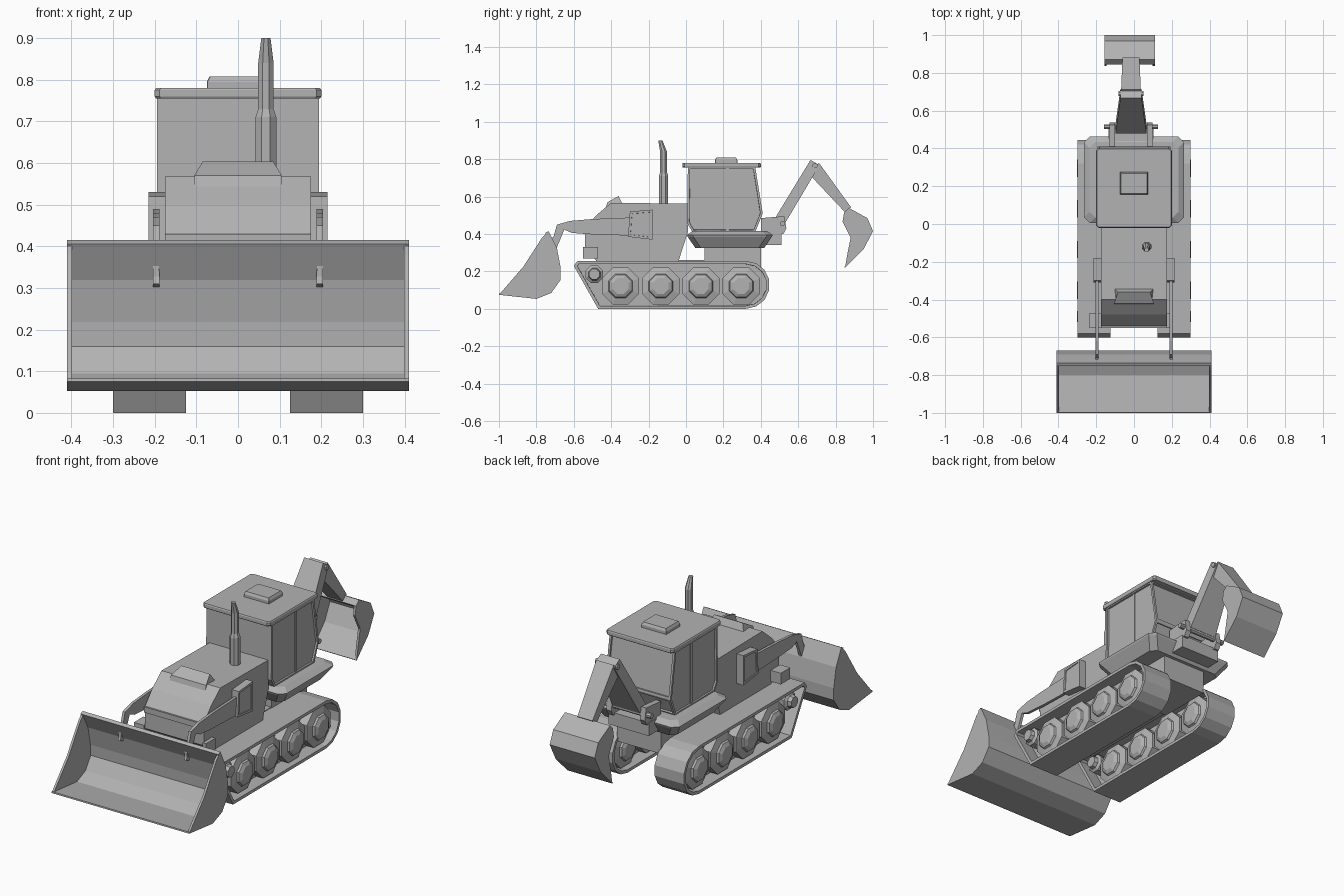
import bpy, bmesh
from math import sin, cos, pi
from mathutils import Vector

cube = bpy.data.objects.get("Cube")
if cube:
    bpy.data.objects.remove(cube, do_unlink=True)

grey = bpy.data.materials.new("plain_grey")
grey.use_nodes = True
tone = (.45, .45, .45, 1)
grey.diffuse_color = tone
grey.node_tree.nodes["Principled BSDF"].inputs["Base Color"].default_value = tone

SIDES = (("left", 1), ("right", -1))


def facing_sideways(normal):
    return abs(normal.x) > .9


def facing_sideways_or_back(normal):
    return facing_sideways(normal) or normal.y > .9


def loft(name, rings, rim=0, depth=0, sunken=facing_sideways):
    """Skin matching rings and cap both ends, then sink the chosen faces inside a rim."""
    bm = bmesh.new()
    loops = [[bm.verts.new(point) for point in ring] for ring in rings]
    for lower, upper in zip(loops, loops[1:]):
        for i in range(len(lower)):
            bm.faces.new((lower[i - 1], lower[i], upper[i], upper[i - 1]))
    bm.faces.new(loops[0])
    bm.faces.new(loops[-1])
    bmesh.ops.recalc_face_normals(bm, faces=bm.faces)
    if depth:
        bm.normal_update()
        panels = [face for face in bm.faces if sunken(face.normal)]
        bmesh.ops.inset_individual(bm, faces=panels, thickness=rim, use_even_offset=True)
        bmesh.ops.inset_individual(bm, faces=panels, thickness=.001, depth=-depth)
    mesh = bpy.data.meshes.new(name)
    bm.to_mesh(mesh)
    bm.free()
    mesh.materials.append(grey)
    bpy.context.collection.objects.link(bpy.data.objects.new(name, mesh))


def prism(name, profile, start, end, **panel):
    """Extrude a side profile of (y, z) points across x."""
    loft(name, [[(x, y, z) for y, z in profile] for x in (start, end)], **panel)


def block(name, half, front, back, bottom, top, middle=0):
    profile = [(front, bottom), (back, bottom), (back, top), (front, top)]
    prism(name, profile, middle - half, middle + half)


def ribbon(path, start, end):
    """Thicken a side path to its left, tapering from start to end."""
    points = [Vector(point) for point in path]
    last = len(points) - 1
    inner = []
    for i, point in enumerate(points):
        along = (points[min(i + 1, last)] - points[max(i - 1, 0)]).normalized()
        inner.append(point + Vector((-along.y, along.x)) * (start + (end - start) * i / last))
    return points + inner[::-1]


def beam(name, middle, start, end, widths, depths):
    """Tapered rectangular bar between two side-view points, by half widths and half depths."""
    a, b = Vector(start), Vector(end)
    along = (b - a).normalized()
    across = Vector((along.y, -along.x))
    rings = []
    for point, wide, deep in zip((a, b), widths, depths):
        low, high = point + across * deep, point - across * deep
        rings.append([(middle - wide, *low), (middle + wide, *low),
                      (middle + wide, *high), (middle - wide, *high)])
    loft(name, rings)


def octagon(radius):
    return [(radius * cos(pi * (i + .5) / 4), radius * sin(pi * (i + .5) / 4)) for i in range(8)]


def wheel(name, x, y, z, steps):
    """Two-sided wheel on the x axis from (radius, half width) steps."""
    rings = [(radius, -half) for radius, half in reversed(steps)] + steps
    loft(name, [[(x + half, y + u, z + v) for u, v in octagon(radius)] for radius, half in rings])


def slab(name, half, front, back, levels, corner):
    """Stack clipped rectangles from (height, inset) levels."""
    rings = []
    for z, inset in levels:
        w, f, b = half - inset, front + inset, back - inset
        rings.append([(-w, f + corner, z), (corner - w, f, z), (w - corner, f, z), (w, f + corner, z),
                      (w, b - corner, z), (w - corner, b, z), (corner - w, b, z), (-w, b - corner, z)])
    loft(name, rings)


# Crawler tracks: a round rear end, a raked front and deeply recessed sides
end_radius = .128
track = [(.32 + end_radius * sin(pi * i / 7), end_radius + end_radius * cos(pi * i / 7)) for i in range(8)]
track += [(-.47, 0), (-.6, .23), (-.58, 2 * end_radius)]
for side, s in SIDES:
    prism(side + "_track", track, s * .125, s * .3, rim=.016, depth=.075)
    middle = s * .213
    for i in range(4):
        wheel(f"{side}_road_wheel_{i + 1}", middle, i * .215 - .35, .122,
              [(.108, .06), (.07, .07), (.065, .08), (.045, .09)])
    wheel(side + "_idler", middle, -.49, .185, [(.05, .06), (.035, .07), (.03, .09)])

# Chassis, carried high between the tracks
block("belly", .126, -.48, .38, .21, .26)
block("rear_chassis", .13, .1, .4, .2, .34)

# Engine hood
hood_half = .175
prism("hood", [(-.54, .31), (-.54, .43), (-.48, .5), (-.4, .567), (.01, .562), (.01, .41),
               (-.04, .255), (-.475, .255)], -hood_half, hood_half)
block("hood_front_lip", hood_half, -.55, -.53, .4, .43)
loft("hood_scoop", [[(s * .105, -.43, .535), (s * .105, -.42, .57), (s * .085, -.36, .603),
                     (s * .105, -.34, .56)] for side, s in SIDES])
block("front_bar", .2, -.55, -.53, .27, .3)
block("right_step", .03, -.55, -.47, .27, .33, middle=-.205)
block("left_step", .01, -.55, -.47, .27, .33, middle=.185)

# Exhaust stack with a tip bent forward
stack = [(.027, -.12, .55), (.027, -.12, .71), (.02, -.12, .73), (.02, -.12, .84), (.012, -.137, .9)]
loft("exhaust", [[(.067 + u, y + v, z) for u, v in octagon(radius)] for radius, y, z in stack])

# Blade lift arms and their side housings
arm = ribbon([(-.25, .49), (-.5, .48), (-.62, .47), (-.69, .45), (-.73, .31)], .1, .03)
housing = [(-.31, .385), (-.18, .37), (-.18, .53), (-.3, .52)]
for side, s in SIDES:
    prism(side + "_lift_arm", arm, s * .189, s * .204)
    prism(side + "_arm_housing", housing, s * hood_half, s * .215, rim=.012, depth=.004)

# Front blade: curved plate between two cheeks
blade_half = .41
blade_path = [(-1, .075), (-.8, .053), (-.72, .085), (-.67, .155), (-.67, .22), (-.69, .325), (-.735, .415)]
prism("blade", ribbon(blade_path, .008, .02), -blade_half, blade_half)
blade_cheek = blade_path + [(-.77, .38), (-.87, .225)]
for side, s in SIDES:
    prism(side + "_blade_cheek", blade_cheek, s * (blade_half - .012), s * blade_half)
    block(side + "_blade_bracket", .007, -.725, -.69, .31, .38, middle=s * .197)

# Fender platform under the cab
slab("fender_platform", .265, .005, .463, [(.325, .045), (.385, .004), (.395, 0), (.415, .03)], .03)

# Cab with sunken panes, door posts and a roof
prism("cab", [(.01, .76), (.005, .46), (.035, .41), (.37, .41), (.41, .51), (.37, .76)], -.194, .194,
      rim=.012, depth=.009, sunken=facing_sideways_or_back)
for side, s in SIDES:
    block(side + "_door_post", .006, .215, .23, .42, .75, middle=s * .183)
slab("roof", .2, -.02, .4, [(.755, .003), (.76, 0), (.775, 0), (.78, .003)], .012)
slab("roof_hatch", .075, .155, .275, [(.778, 0), (.795, 0), (.808, .007)], .002)

# Digger mount at the rear, set slightly off centre
digger_x = -.016
block("digger_mount", .12, .38, .51, .34, .41, middle=digger_x)
ear = [(.4, .4), (.52, .4), (.537, .43), (.525, .495), (.4, .485)]
for side, s in SIDES:
    prism(side + "_mount_ear", ear, digger_x + s * .085, digger_x + s * .115)
wheel("mount_pin", digger_x, .515, .455, [(.014, .143)])

# Digger boom and stick meeting at an elbow
beam("digger_boom", digger_x, (.505, .475), (.69, .782), (.082, .056), (.03, .028))
beam("digger_stick", digger_x, (.68, .755), (.866, .53), (.052, .045), (.04, .021))
wheel("elbow_pin", digger_x, .69, .765, [(.014, .066)])

# Digger bucket: bent shell between two cheeks
bucket_x, bucket_half = -.023, .134
bucket_path = [(.845, .515), (.87, .54), (.97, .485), (1, .415), (.95, .32), (.85, .22)]
prism("bucket_shell", ribbon(bucket_path, -.018, -.006), bucket_x - bucket_half, bucket_x + bucket_half)
bucket_cheek = bucket_path + [(.865, .305), (.88, .38), (.837, .465)]
for side, s in SIDES:
    prism(side + "_bucket_cheek", bucket_cheek, bucket_x + s * (bucket_half - .012), bucket_x + s * bucket_half)
